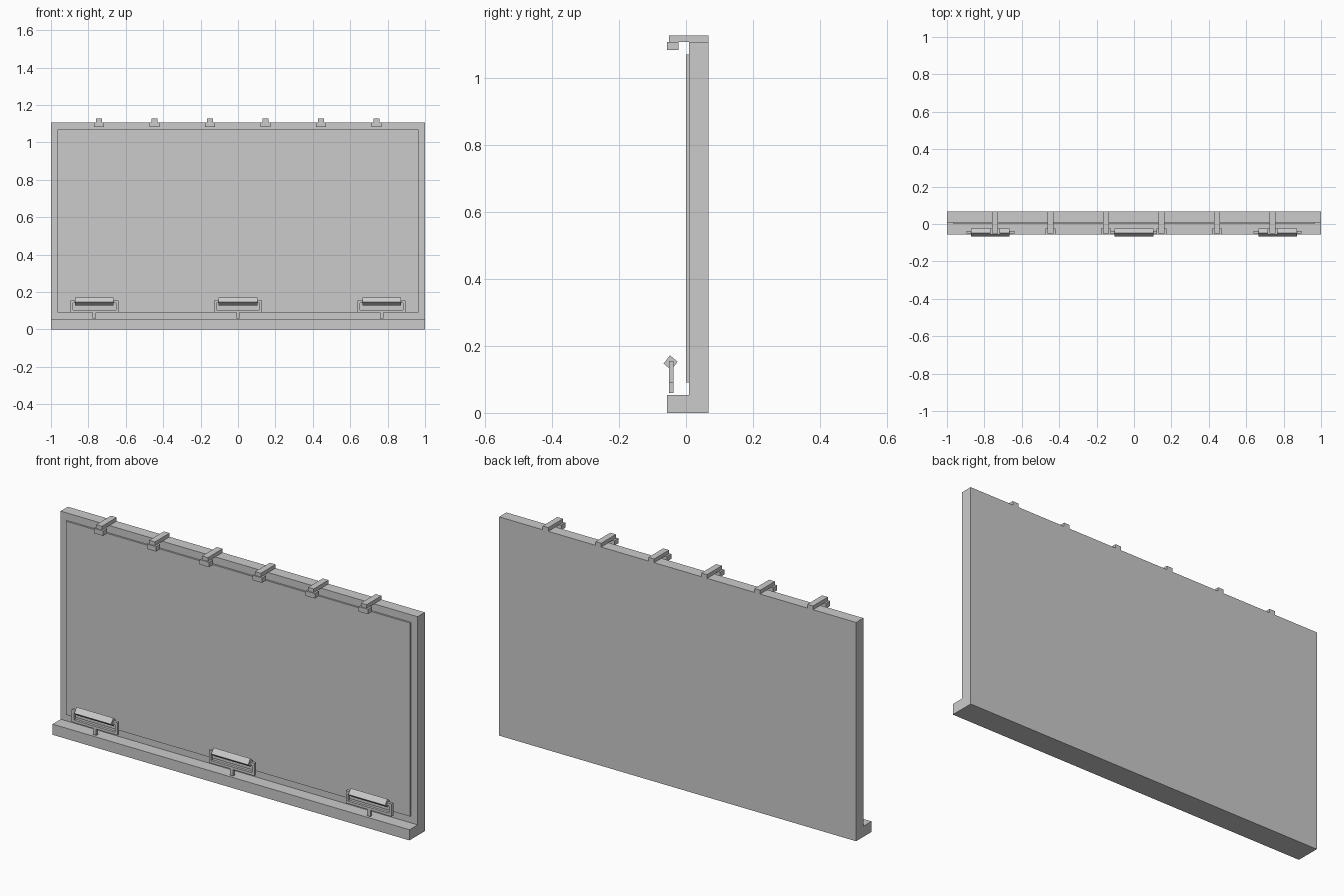
import bpy
import bmesh
from mathutils import Vector

cube = bpy.data.objects.get("Cube")
if cube:
    bpy.data.objects.remove(cube, do_unlink=True)

GREY = (0.6, 0.6, 0.6, 1.0)
grey = bpy.data.materials.new("plain grey")
grey.use_nodes = True
grey.diffuse_color = GREY
grey.node_tree.nodes["Principled BSDF"].inputs["Base Color"].default_value = GREY


def prism(name, x0, x1, profile):
    """Extrude a (y, z) profile along x from x0 to x1."""
    bm = bmesh.new()
    face = bm.faces.new([bm.verts.new((x0, y, z)) for y, z in profile])
    out = bmesh.ops.extrude_face_region(bm, geom=[face])
    moved = [v for v in out["geom"] if isinstance(v, bmesh.types.BMVert)]
    bmesh.ops.translate(bm, verts=moved, vec=Vector((x1 - x0, 0, 0)))
    bmesh.ops.recalc_face_normals(bm, faces=bm.faces)
    mesh = bpy.data.meshes.new(name)
    bm.to_mesh(mesh)
    bm.free()
    mesh.materials.append(grey)
    obj = bpy.data.objects.new(name, mesh)
    bpy.context.collection.objects.link(obj)
    return obj


def box(name, xs, ys, zs):
    (y0, y1), (z0, z1) = ys, zs
    return prism(name, xs[0], xs[1], [(y0, z0), (y1, z0), (y1, z1), (y0, z1)])


# Board with its front ledge, and the raised poster panel
BACK, FACE, LEDGE = 0.067, 0.009, -0.056
LEDGE_TOP, TOP = 0.054, 1.108
prism("board", -1, 1, [(LEDGE, 0), (BACK, 0), (BACK, TOP), (FACE, TOP),
                       (FACE, LEDGE_TOP), (LEDGE, LEDGE_TOP)])
box("poster_panel", (-0.964, 0.964), (0, FACE), (0.09, 1.07))

# Row of lamps hung on arms over the top edge
for i in range(6):
    x = (i - 2.5) * 0.2967 - 0.001
    box(f"top_arm_{i + 1}", (x - 0.016, x + 0.016), (-0.051, BACK), (TOP, 1.127))
    box(f"top_lamp_{i + 1}", (x - 0.026, x + 0.026), (LEDGE, -0.023), (1.083, TOP))

# Tilted floodlights in fork brackets above the ledge
DEPTH = (-0.051, -0.037)
LAMP = [(-0.048, 0.172), (-0.067, 0.147), (-0.044, 0.128), (-0.025, 0.153)]
HALF, BAR, LAMP_HALF = 0.128, 0.013, 0.103
for side, x in (("right", -0.768), ("middle", 0.0), ("left", 0.768)):
    prism(f"{side}_floodlight", x - LAMP_HALF, x + LAMP_HALF, LAMP)
    box(f"{side}_stem", (x - 0.009, x + 0.009), DEPTH, (0.059, 0.091))
    box(f"{side}_bracket_bar", (x - HALF, x + HALF), DEPTH, (0.091, 0.104))
    for s, end in ((-1, "outer"), (1, "inner")):
        post = sorted((x + s * HALF, x + s * (HALF - BAR)))
        pin = sorted((x + s * (HALF - BAR), x + s * LAMP_HALF))
        box(f"{side}_bracket_post_{end}", post, DEPTH, (0.104, 0.155))
        box(f"{side}_bracket_pin_{end}", pin, DEPTH, (0.141, 0.155))
